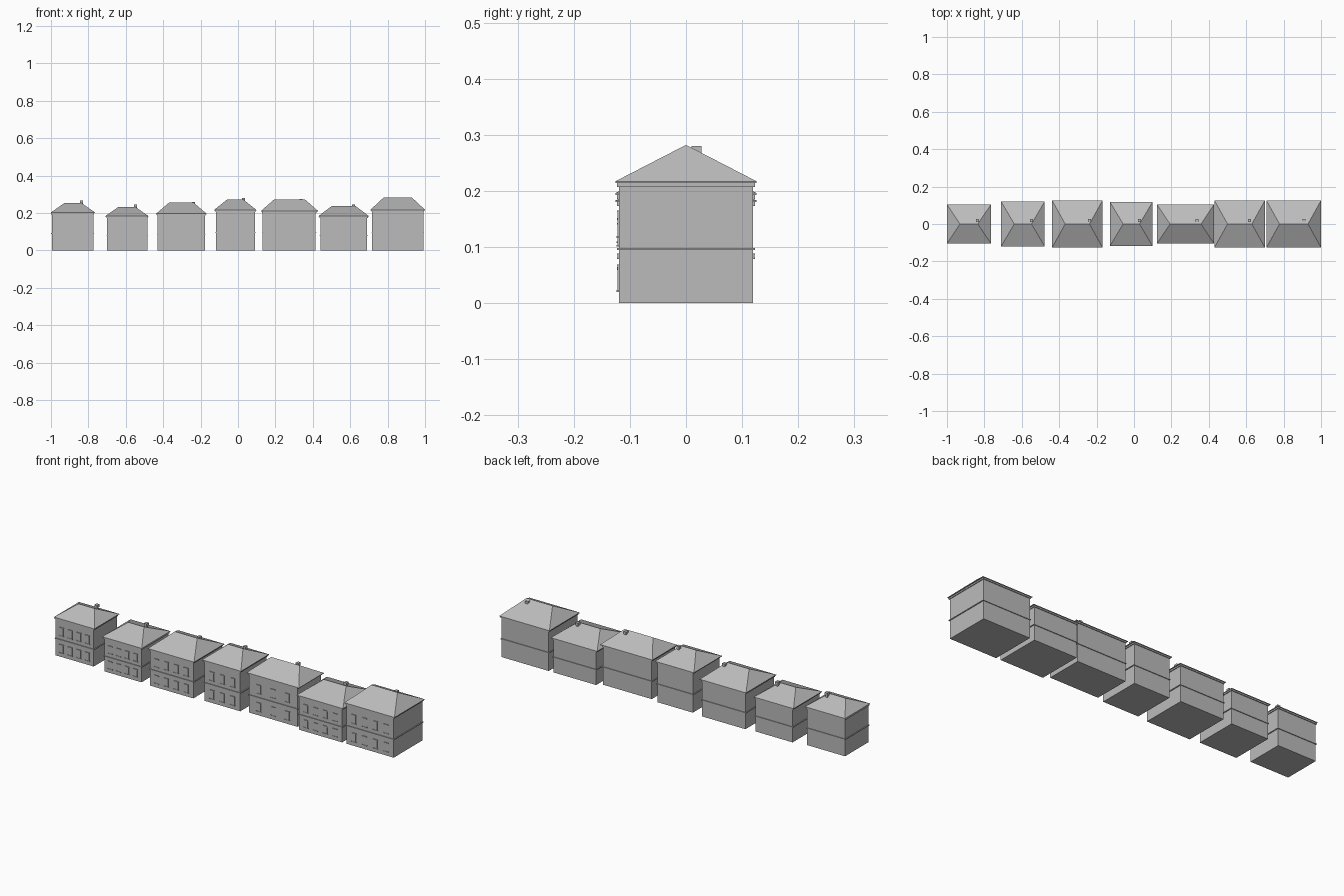
import bpy
import bmesh

cube = bpy.data.objects.get("Cube")
if cube:
    bpy.data.objects.remove(cube)

grey = bpy.data.materials.new("plain grey")
grey.use_nodes = True
grey.diffuse_color = (0.5, 0.5, 0.5, 1)
grey.node_tree.nodes["Principled BSDF"].inputs["Base Color"].default_value = grey.diffuse_color


def finish(name, bm):
    mesh = bpy.data.meshes.new(name)
    bmesh.ops.recalc_face_normals(bm, faces=bm.faces)
    bm.to_mesh(mesh)
    bm.free()
    mesh.materials.append(grey)
    bpy.context.collection.objects.link(bpy.data.objects.new(name, mesh))


def add_box(bm, x0, x1, y0, y1, z0, z1):
    for v in bmesh.ops.create_cube(bm, size=1)["verts"]:
        v.co = (x1 if v.co.x > 0 else x0, y1 if v.co.y > 0 else y0, z1 if v.co.z > 0 else z0)


def box(name, *bounds):
    bm = bmesh.new()
    add_box(bm, *bounds)
    finish(name, bm)


def hip_roof(name, x0, x1, y, eave, ridge, inset):
    """Thin eaves edge rising to a ridge along x."""
    bm = bmesh.new()
    rings = [[bm.verts.new((px, py, z)) for px, py in ((x0, -y), (x1, -y), (x1, y), (x0, y))]
             for z in (eave, eave + 0.003)]
    low, (a, b, c, d) = rings
    left, right = [bm.verts.new((px, 0, ridge)) for px in (x0 + inset, x1 - inset)]
    bm.faces.new(low)
    for i in range(4):
        j = (i + 1) % 4
        bm.faces.new((low[i], low[j], rings[1][j], rings[1][i]))
    for face in ((a, b, right, left), (c, d, left, right), (b, c, right), (d, a, left)):
        bm.faces.new(face)
    finish(name, bm)


def windows(name, x0, x1, y, eave, count):
    """Two rows of slim panes with a sill and a lintel each."""
    bm = bmesh.new()
    step = (x1 - x0) / (count + 0.4)
    for base in (0.023, 0.45 * eave + 0.023):
        for i in range(count):
            cx = (x0 + x1) / 2 + (i - (count - 1) / 2) * step
            top = base + 0.2 * eave
            add_box(bm, cx - 0.011, cx + 0.011, -y - 0.003, -y + 0.001, base, top)
            add_box(bm, cx - 0.014, cx + 0.014, -y - 0.005, -y + 0.001, base - 0.003, base)
            add_box(bm, cx - 0.013, cx + 0.013, -y - 0.004, -y + 0.001, top, top + 0.003)
    finish(name, bm)


# wall left, wall right, roof left, roof right, roof half depth, eaves, ridge, chimney x, windows
houses = [
    (-0.995, -0.773, -1.0, -0.765, 0.104, 0.2, 0.252, -0.836, 4),
    (-0.7, -0.484, -0.71, -0.478, 0.119, 0.18, 0.232, -0.547, 4),
    (-0.43, -0.177, -0.438, -0.168, 0.126, 0.193, 0.256, -0.238, 4),
    (-0.117, 0.09, -0.128, 0.099, 0.117, 0.213, 0.272, 0.029, 3),
    (0.132, 0.415, 0.123, 0.428, 0.104, 0.208, 0.272, 0.337, 3),
    (0.44, 0.69, 0.43, 0.7, 0.126, 0.18, 0.236, 0.617, 4),
    (0.717, 0.991, 0.708, 1.0, 0.126, 0.214, 0.282, 0.91, 4),
]

for n, (x0, x1, r0, r1, depth, eave, ridge, cx, count) in enumerate(houses, 1):
    y = depth - 0.007
    tag = f"house_{n}_"
    box(tag + "walls", x0, x1, -y, y, 0, eave)
    # Ledges between the floors and below the roof
    for part, z0, z1 in (("floor_band", 0.45 * eave - 0.002, 0.45 * eave + 0.002),
                         ("cornice", eave - 0.007, eave)):
        box(tag + part, x0 - 0.004, x1 + 0.004, -y - 0.004, y + 0.004, z0, z1)
    hip_roof(tag + "roof", r0, r1, depth, eave, ridge, 0.07)
    windows(tag + "windows", x0, x1, y, eave, count)
    # Chimney with a wider cap
    top = eave + 0.066
    box(tag + "chimney", cx - 0.006, cx + 0.006, 0.013, 0.025, eave + 0.02, top - 0.005)
    box(tag + "chimney_cap", cx - 0.008, cx + 0.008, 0.01, 0.028, top - 0.014, top)
